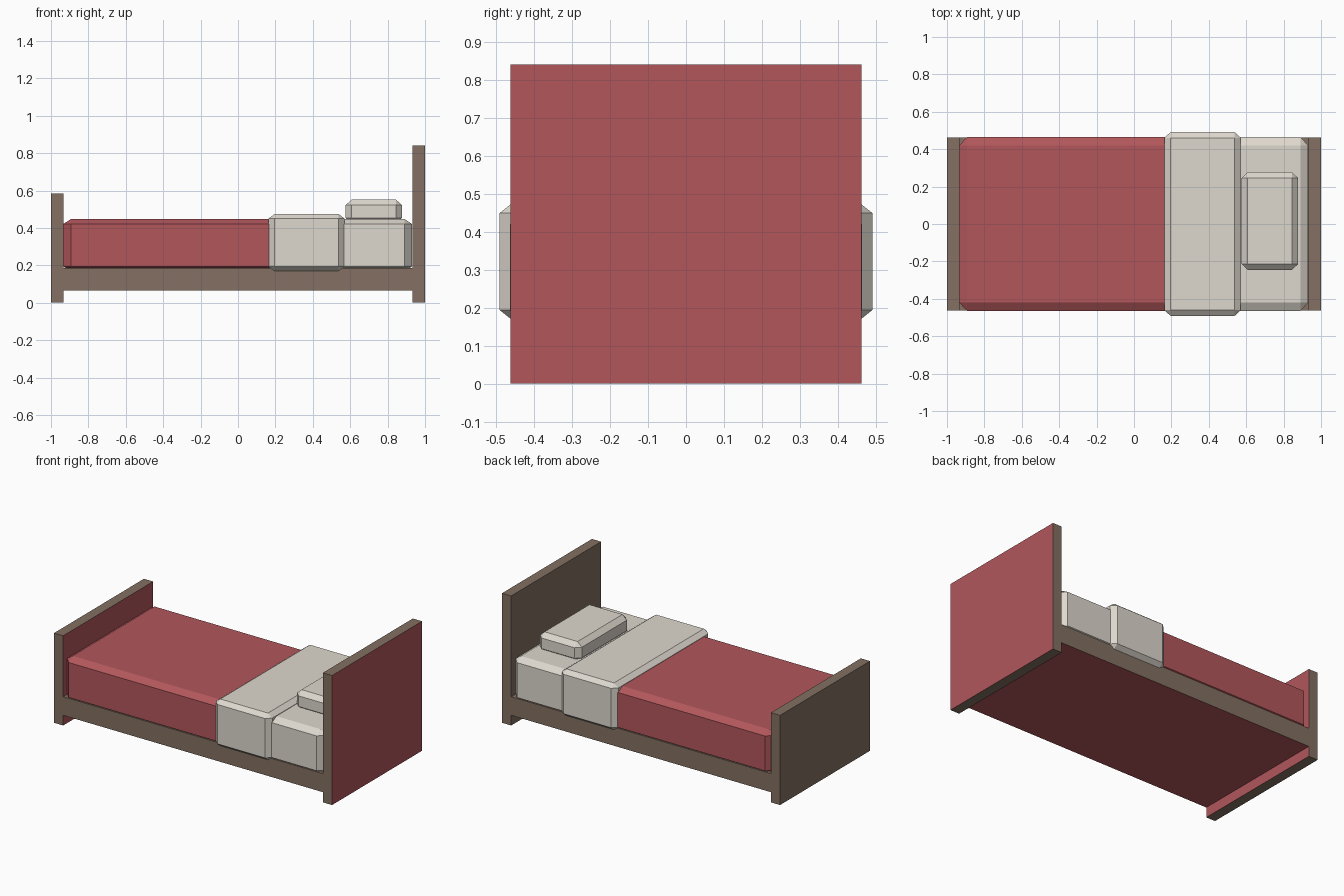
import bpy, bmesh
from itertools import product

if "Cube" in bpy.data.objects:
    bpy.data.objects.remove(bpy.data.objects["Cube"])


def material(name, rgb):
    m = bpy.data.materials.new(name)
    m.diffuse_color = (*rgb, 1)
    m.use_nodes = True
    m.node_tree.nodes["Principled BSDF"].inputs["Base Color"].default_value = m.diffuse_color
    return m


RED = material("red", (0.445, 0.095, 0.105))
WOOD = material("brown wood", (0.227, 0.162, 0.122))
LINEN = material("off white linen", (0.73, 0.687, 0.617))


def box(name, lo, hi, mats, chamfer=None, rule=None, cut_x=None):
    """Box between two corners, with optional per-axis chamfer and face colour rule."""
    bm = bmesh.new()
    mid = [(a + b) / 2 for a, b in zip(lo, hi)]
    half = [(b - a) / 2 for a, b in zip(lo, hi)]
    for signs in product((-1, 1), repeat=3):
        for axis in (range(3) if chamfer else [None]):
            # each corner of a chamfered box is three points, one per face
            size = [h if not chamfer or i == axis else h - chamfer[i]
                    for i, h in enumerate(half)]
            bm.verts.new([m + s * d for m, s, d in zip(mid, signs, size)])
    bmesh.ops.convex_hull(bm, input=bm.verts[:])
    bmesh.ops.dissolve_limit(bm, angle_limit=0.01, verts=bm.verts[:], edges=bm.edges[:])
    if cut_x is not None:
        bmesh.ops.bisect_plane(bm, geom=bm.verts[:] + bm.edges[:] + bm.faces[:],
                               plane_co=(cut_x, 0, 0), plane_no=(1, 0, 0))
    bmesh.ops.recalc_face_normals(bm, faces=bm.faces[:])
    bm.normal_update()
    for f in bm.faces:
        f.material_index = int(rule(f)) if rule else 0
    me = bpy.data.meshes.new(name)
    bm.to_mesh(me)
    bm.free()
    for m in mats:
        me.materials.append(m)
    ob = bpy.data.objects.new(name, me)
    bpy.context.collection.objects.link(ob)
    return ob


W = 0.462   # half width of the frame
IN = 0.934  # inner face of the end boards

# End boards: the faces towards +x are red
for name, x0, x1, top in (("headboard", IN, 1, 0.842), ("footboard", -1, -IN, 0.583)):
    box(name, (x0, -W, 0), (x1, W, top), [WOOD, RED],
        rule=lambda f: f.normal.x > 0.9)

# Bed base with a red underside
box("bed_base", (-IN, -W, 0.066), (IN, W, 0.187), [WOOD, RED],
    rule=lambda f: f.normal.z < -0.9)

# Mattress: red blanket, then linen beyond the cut hidden under the fold
box("mattress", (-IN, -0.464, 0.168), (0.931, 0.464, 0.447), [RED, LINEN],
    chamfer=(0.04, 0.044, 0.026), cut_x=0.36,
    rule=lambda f: f.calc_center_median().x > 0.36)

# Turned-down sheet and pillow
box("sheet_fold", (0.163, -0.491, 0.17), (0.57, 0.491, 0.474), [LINEN],
    chamfer=(0.032, 0.03, 0.024))
box("pillow", (0.576, -0.245, 0.424), (0.876, 0.277, 0.551), [LINEN],
    chamfer=(0.031, 0.03, 0.029))
